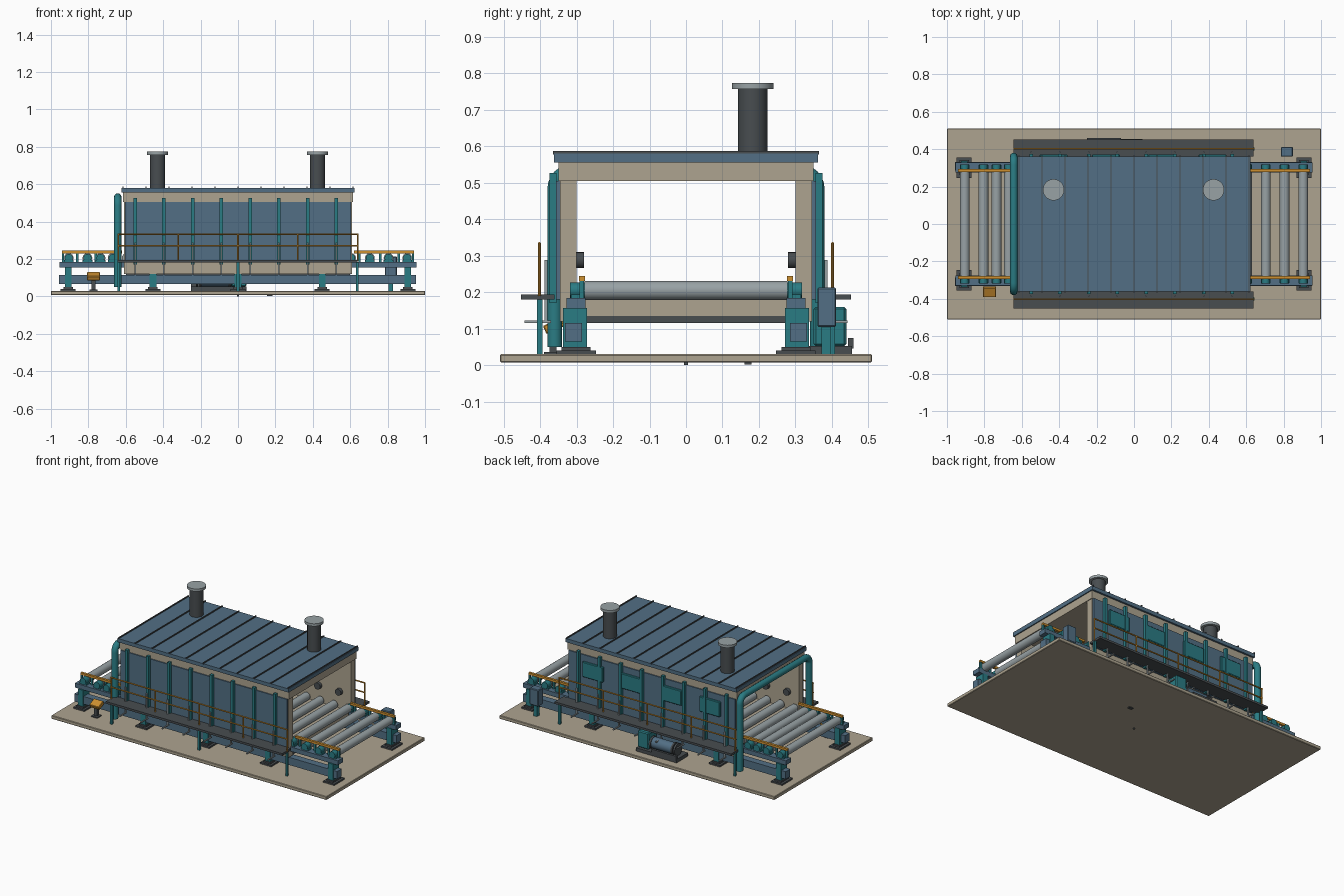
import bpy, bmesh, math
from mathutils import Matrix, Vector

if "Cube" in bpy.data.objects:
    bpy.data.objects.remove(bpy.data.objects["Cube"])


def material(name, rgb):
    lin = [(c / 255 / 12.92) if c < 10 else ((c / 255 + 0.055) / 1.055) ** 2.4 for c in rgb]
    m = bpy.data.materials.new(name)
    m.diffuse_color = (*lin, 1)
    m.use_nodes = True
    m.node_tree.nodes["Principled BSDF"].inputs["Base Color"].default_value = m.diffuse_color
    return m


BLUE = material("steel_blue", (82, 111, 133))
TEAL = material("teal", (42, 124, 132))
CREAM = material("warm_cream", (174, 164, 144))
DARK = material("charcoal", (72, 77, 80))
GREY = material("light_grey", (152, 162, 165))
ORANGE = material("safety_orange", (206, 144, 48))


def box(x0, x1, y0, y1, z0, z1):
    return ("box", Vector(((x0 + x1) / 2, (y0 + y1) / 2, (z0 + z1) / 2)),
            (abs(x1 - x0), abs(y1 - y0), abs(z1 - z0)))


def cyl(p, q, r, n=20):
    return ("cyl", Vector(p), Vector(q), r, n)


def part(name, mat, shapes, tilt=None, bevel=0):
    """Join a list of boxes and cylinders into one object."""
    bm = bmesh.new()
    for s in shapes:
        if s[0] == "box":
            m = Matrix.Translation(s[1])
            if tilt:
                m = m @ Matrix.Rotation(tilt, 4, 'X')
            bmesh.ops.create_cube(bm, size=1, matrix=m @ Matrix.Diagonal((*s[2], 1)))
        else:
            d = s[2] - s[1]
            rot = Vector((0, 0, 1)).rotation_difference(d).to_matrix().to_4x4()
            bmesh.ops.create_cone(bm, cap_ends=True, segments=s[4], radius1=s[3], radius2=s[3],
                                  depth=d.length, matrix=Matrix.Translation((s[1] + s[2]) / 2) @ rot)
    me = bpy.data.meshes.new(name)
    bm.to_mesh(me)
    bm.free()
    ob = bpy.data.objects.new(name, me)
    bpy.context.collection.objects.link(ob)
    me.materials.append(mat)
    if bevel:
        b = ob.modifiers.new("edge", 'BEVEL')
        b.width, b.segments = bevel, 1
    if any(s[0] == "cyl" for s in shapes):
        bpy.ops.object.select_all(action='DESELECT')
        ob.select_set(True)
        bpy.context.view_layer.objects.active = ob
        bpy.ops.object.shade_smooth_by_angle(angle=math.radians(35))
    return ob


SIDES = (-1, 1)

# Floor slab with small drain stubs beneath
part("floor_slab", CREAM, [box(-1, 1, -.51, .51, .007, .03)], bevel=.003)
part("drain_stubs", DARK, [box(-.005, .005, -.005, .005, 0, .01),
                           box(.155, .185, .16, .18, .002, .01)])

# Tunnel shell
part("tunnel_walls", CREAM, [box(-.61, .61, s * .30, s * .345, .12, .51) for s in SIDES])
part("tunnel_floor", CREAM, [box(-.60, .60, -.30, .30, .135, .178)])
part("floor_underframe", DARK, [box(-.60, .60, -.30, .30, .115, .135)])
part("ceiling_slab", CREAM, [box(-.615, .615, -.35, .35, .505, .556)])
part("side_cladding", BLUE, [box(-.605, .605, s * .345, s * .357, .18, .505) for s in SIDES])
part("roof_sheet", BLUE, [box(-.622, .622, -.362, .362, .556, .58)])
part("roof_seams", DARK, [box(x - .003, x + .003, -.365, .365, .578, .587)
                          for x in [-.615 + .123 * i for i in range(11)]])

# Wall posts, hangers and burners
post_x = [-.55 + .1537 * i for i in range(8)]
part("wall_posts", TEAL, [box(x - .009, x + .009, s * .355, s * .375, .17, .527)
                          for x in post_x for s in SIDES])
part("post_hangers", GREY, [b for x in post_x for s in SIDES for b in (
    box(x - .004, x + .004, s * .38, s * .388, .118, .288),
    box(x - .004, x + .004, s * .37, s * .443, .115, .122))])
part("burner_nozzles", DARK, [cyl((x, s * .28, .288), (x, s * .302, .288), .022, 16)
                              for x in [-.53 + .1514 * i for i in range(8)] for s in SIDES])

# Inspection doors on the rear wall
part("inspection_doors", TEAL, [box(x - .075, x + .075, .355, .372, .365, .465)
                                for x in (-.43, -.15, .15, .42)], bevel=.004)

# Exhaust stacks
for name, x in (("left", -.43), ("right", .425)):
    part(name + "_stack", DARK, [cyl((x, .183, .578), (x, .183, .757), .041, 32)])
    part(name + "_stack_cap", GREY, [cyl((x, .183, .757), (x, .183, .774), .057, 32)])

# Air pipe arching over the left end of the tunnel
cu = bpy.data.curves.new("air_pipe", 'CURVE')
cu.dimensions, cu.bevel_depth, cu.bevel_resolution, cu.use_fill_caps = '3D', .021, 3, True
R, path = .045, [(-.36, .05)]
path += [(-.315 - R * math.cos(a), .485 + R * math.sin(a)) for a in [i * math.pi / 12 for i in range(7)]]
path += [(-y, z) for y, z in reversed(path)]
sp = cu.splines.new('POLY')
sp.points.add(len(path) - 1)
for p, (y, z) in zip(sp.points, path):
    p.co = (-.643, y, z, 1)
sp.use_smooth = True
cu.materials.append(TEAL)
bpy.context.collection.objects.link(bpy.data.objects.new("air_pipe", cu))

# Side walkways with legs and handrails
part("walkways", DARK, [box(-.645, .638, s * .36, s * .452, .18, .194) for s in SIDES])
part("walkway_legs", TEAL, [box(x - .007, x + .007, s * .394, s * .409, .03, .18)
                            for x in (-.637, 0, .637) for s in SIDES])
rails = []
for s in SIDES:
    y = s * .402
    rails += [cyl((-.645, y, z), (.642, y, z), .0045, 8) for z in (.27, .333)]
    rails += [cyl((x, y, .19), (x, y, .335), .0045, 8) for x in (-.64, -.32, 0, .32, .64)]
part("handrails", ORANGE, rails)

# Conveyor frame
leg_x = (-.908, -.455, 0, .45, .908)
part("lower_beams", BLUE, [box(-.957, .953, s * .285, s * .332, .065, .115) for s in SIDES])
part("upper_beams", BLUE, [box(a * .61, a * .955, s * .275, s * .328, .155, .184)
                           for a in SIDES for s in SIDES])
part("conveyor_legs", TEAL, [box(x - .018, x + .018, s * .272, s * .337, .045,
                                 .157 if abs(x) > .6 else .12) for x in leg_x for s in SIDES])
part("foot_plates", DARK, [b for x in leg_x for s in SIDES for b in (
    box(x - .04, x + .04, s * .247, s * .355, .03, .04),
    box(x - .025, x + .025, s * .262, s * .342, .04, .05))])

# Rollers and their bearings
roller_x = [-.905, -.805, -.735, -.67] + [-.595 + .1 * i for i in range(16)]
part("rollers", GREY, [cyl((x, -.278, .205), (x, .278, .205), .026, 24) for x in roller_x])
outer = [x for x in roller_x if abs(x) > .6]
part("bearings", TEAL, [b for x in outer for s in SIDES for b in (
    cyl((x, s * .277, .205), (x, s * .318, .205), .022, 12),
    box(x - .026, x + .026, s * .28, s * .315, .182, .194))])

# Guide rails at both ends
part("guide_rails", ORANGE, [box(a * .62, a * .94, s * .277, s * .293, .23, .244)
                             for a in SIDES for s in SIDES])
part("guide_rail_posts", TEAL, [box(a * x - .006, a * x + .006, s * .28, s * .292, .184, .231)
                                for a in SIDES for x in (.65, .76, .86, .935) for s in SIDES])

# Operator console at the front left
part("console_post", DARK, [box(-.784, -.762, -.375, -.355, .03, .1),
                            box(-.795, -.75, -.39, -.345, .03, .036)])
part("console_head", ORANGE, [box(-.807, -.738, -.39, -.335, .095, .12)], tilt=math.radians(25), bevel=.003)

# Electrical box at the rear right
part("electrical_box", BLUE, [box(.785, .85, .36, .412, .105, .213)], bevel=.004)
part("electrical_box_stand", TEAL, [box(.805, .83, .372, .398, .03, .11)])

# Drive unit under the rear walkway
part("drive_base", DARK, [box(-.25, .045, .335, .455, .03, .052)])
part("drive_gearbox", TEAL, [box(-.035, .045, .35, .44, .052, .16)], bevel=.006)
part("drive_motor", BLUE, [cyl((-.2, .4, .09), (-.03, .4, .09), .036, 20)])
part("motor_bands", DARK, [cyl((x, .4, .09), (x + .012, .4, .09), .04, 20)
                           for x in (-.225, -.205, -.05)]
     + [box(-.25, -.07, .445, .46, .045, .075)])
